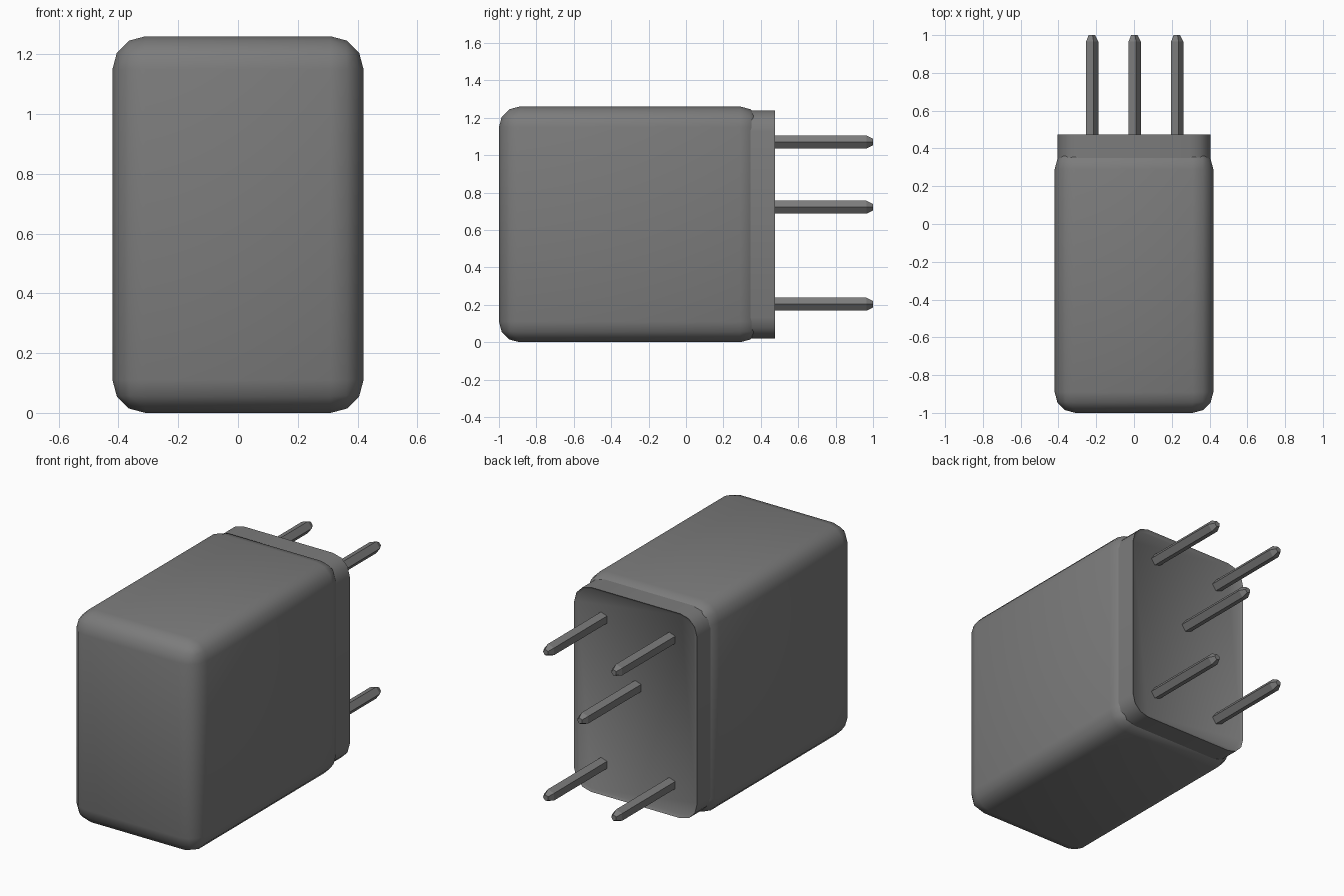
import bpy, bmesh, math
from mathutils import Matrix

cube = bpy.data.objects.get("Cube")
if cube:
    bpy.data.objects.remove(cube, do_unlink=True)

# Single grey plastic colour
grey = bpy.data.materials.new("grey_plastic")
grey.use_nodes = True
GREY = (0.2, 0.2, 0.2, 1.0)
grey.diffuse_color = GREY
grey.node_tree.nodes["Principled BSDF"].inputs["Base Color"].default_value = GREY


def make_object(name, bm, smooth_angle=None):
    bmesh.ops.recalc_face_normals(bm, faces=bm.faces)
    mesh = bpy.data.meshes.new(name)
    bm.to_mesh(mesh)
    bm.free()
    mesh.materials.append(grey)
    obj = bpy.data.objects.new(name, mesh)
    bpy.context.collection.objects.link(obj)
    if smooth_angle:
        bpy.ops.object.select_all(action='DESELECT')
        obj.select_set(True)
        bpy.context.view_layer.objects.active = obj
        bpy.ops.object.shade_smooth_by_angle(angle=math.radians(smooth_angle))
    return obj


def box(lo, hi):
    bm = bmesh.new()
    size = [b - a for a, b in zip(lo, hi)]
    mid = [(a + b) / 2 for a, b in zip(lo, hi)]
    bmesh.ops.create_cube(bm, size=1, matrix=Matrix.Translation(mid) @ Matrix.Diagonal((*size, 1)))
    return bm


# Housing: box rounded on every edge
bm = box((-0.42, -1.0, 0.0), (0.42, 0.40, 1.26))
bmesh.ops.bevel(bm, geom=bm.edges[:], offset=0.11, offset_type='OFFSET',
                segments=3, profile=0.5, affect='EDGES')
make_object("housing", bm, 35)

# Base plate: rounded along its depth, with a thin lip around the rear face
bm = box((-0.405, 0.29, 0.02), (0.405, 0.475, 1.24))
depth_edges = [e for e in bm.edges if abs(e.verts[0].co.y - e.verts[1].co.y) > 0.1]
bmesh.ops.bevel(bm, geom=depth_edges, offset=0.11, offset_type='OFFSET',
                segments=3, profile=0.5, affect='EDGES')
bm.normal_update()
rear = [f for f in bm.faces if f.normal.y > 0.9]
bmesh.ops.inset_region(bm, faces=rear, thickness=0.015, depth=0)
bmesh.ops.translate(bm, verts=rear[0].verts[:], vec=(0, -0.01, 0))
make_object("base_plate", bm, 35)


# Contact pins: five-sided rods with a tapered tip
def pin(name, x, z, radius=0.0365, sides=5):
    bm = bmesh.new()
    rings = []
    for y, r in ((0.44, radius), (0.965, radius), (1.0, radius * 0.5)):
        angles = [i * math.tau / sides for i in range(sides)]
        rings.append([bm.verts.new((x + r * math.cos(a), y, z + r * math.sin(a)))
                      for a in angles])
    for a, b in zip(rings, rings[1:]):
        for i in range(sides):
            j = (i + 1) % sides
            bm.faces.new((a[i], a[j], b[j], b[i]))
    bm.faces.new(rings[0])
    bm.faces.new(rings[-1])
    make_object(name, bm)


for label, z in (("upper", 1.07), ("lower", 0.203)):
    for side, x in (("left", 0.225), ("right", -0.225)):
        pin(f"{label}_{side}_pin", x, z)
pin("middle_pin", 0.0, 0.722)
